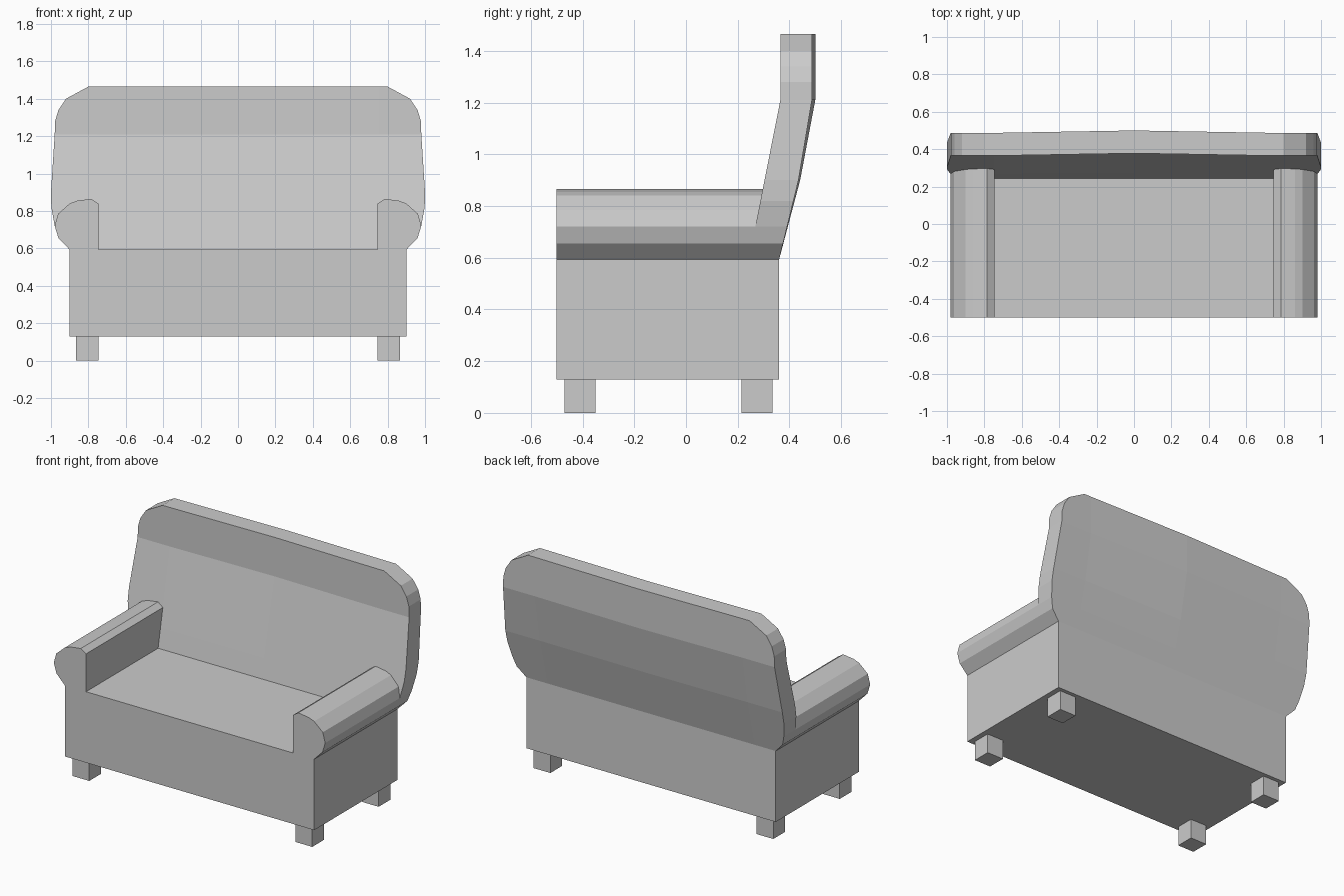
import bpy, bmesh
from mathutils import Vector

if "Cube" in bpy.data.objects:
    bpy.data.objects.remove(bpy.data.objects["Cube"], do_unlink=True)

grey = bpy.data.materials.new("light_grey_fabric")
grey.use_nodes = True
colour = (0.6, 0.6, 0.6, 1)
grey.diffuse_color = colour
grey.node_tree.nodes["Principled BSDF"].inputs["Base Color"].default_value = colour

SEAT, BEND, FRONT, REAR = 0.593, 1.21, -0.5, 0.36


def finish(bm, name):
    bmesh.ops.recalc_face_normals(bm, faces=bm.faces)
    mesh = bpy.data.meshes.new(name)
    bm.to_mesh(mesh)
    bm.free()
    mesh.materials.append(grey)
    obj = bpy.data.objects.new(name, mesh)
    bpy.context.collection.objects.link(obj)
    return obj


def prism(half, y0, y1):
    """Mirror a right-hand (x, z) profile and extrude it along y."""
    outline = half + [(-x, z) for x, z in reversed(half)]
    bm = bmesh.new()
    face = bm.faces.new([bm.verts.new((x, y0, z)) for x, z in outline])
    ext = bmesh.ops.extrude_face_region(bm, geom=[face])["geom"]
    for v in ext:
        if isinstance(v, bmesh.types.BMVert):
            v.co.y = y1
    return bm


def lerp_path(path, z):
    """Depth at height z along a list of (z, y) points."""
    for (za, ya), (zb, yb) in zip(path, path[1:]):
        if z <= zb:
            return ya + (yb - ya) * (z - za) / (zb - za)
    return path[-1][1]


back_front = [(SEAT, 0.243), (BEND, 0.365), (1.47, 0.365)]
back_rear = [(SEAT, REAR), (0.9, 0.435), (BEND, 0.487), (1.47, 0.487)]

# Seat block with rolled arms, the arms ending at the sloping backrest
body = prism([(0.9, 0.13), (0.9, SEAT), (0.96, 0.655), (0.98, 0.72),
              (0.962, 0.785), (0.9, 0.84), (0.86, 0.855), (0.785, 0.865),
              (0.747, 0.84), (0.747, SEAT)], FRONT, REAR)
for v in body.verts:
    if v.co.y > 0 and v.co.z > SEAT + 0.01:
        v.co.y = lerp_path(back_front, v.co.z) + 0.01
finish(body, "seat_and_arms")

# Backrest: rounded outline, leaned back and bowed slightly at the centre
back = prism([(0.9, SEAT), (0.96, 0.655), (0.98, 0.72), (0.998, 0.82),
              (1.0, 0.9), (0.98, BEND), (0.978, 1.28), (0.96, 1.34),
              (0.92, 1.4), (0.8, 1.465)], 0, 1)
cuts = [((0, 0, z), (0, 0, 1)) for z in (0.72, 0.9, BEND)]
cuts += [((x, 0, 0), (1, 0, 0)) for x in (-0.75, 0, 0.75)]
for point, normal in cuts:
    bmesh.ops.bisect_plane(back, geom=back.verts[:] + back.edges[:] + back.faces[:],
                           dist=0.0001, plane_co=Vector(point), plane_no=Vector(normal))
for v in back.verts:
    path = back_rear if v.co.y > 0.5 else back_front
    bow = 0.013 * max(0, 1 - abs(v.co.x) / 0.75)
    rise = min(1, (v.co.z - SEAT) / (BEND - SEAT))
    v.co.y = lerp_path(path, v.co.z) + bow * rise
finish(back, "backrest")

# Four square legs
for side, x in (("left", 0.805), ("right", -0.805)):
    for end, y in (("front", -0.41), ("rear", 0.275)):
        leg = bmesh.new()
        bmesh.ops.create_cube(leg, size=1)
        bmesh.ops.scale(leg, vec=(0.12, 0.12, 0.13), verts=leg.verts)
        bmesh.ops.translate(leg, vec=(x, y, 0.065), verts=leg.verts)
        finish(leg, f"{end}_{side}_leg")
